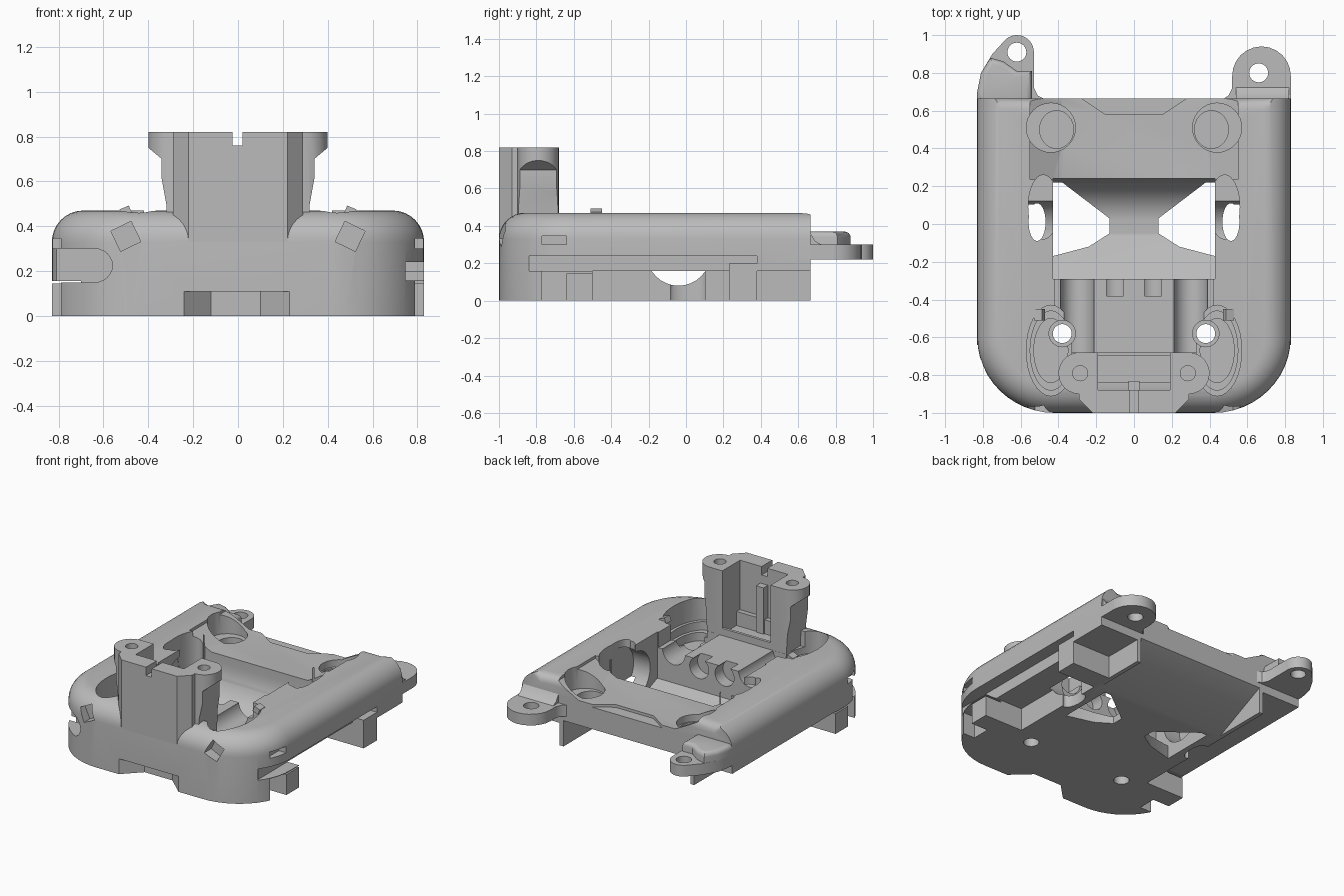
import bpy, bmesh, math
from mathutils import Matrix

old = bpy.data.objects.get("Cube")
if old:
    bpy.data.objects.remove(old, do_unlink=True)

grey = bpy.data.materials.new("plain_grey")
grey.use_nodes = True
COL = (0.5, 0.5, 0.5, 1)
grey.diffuse_color = COL
grey.node_tree.nodes["Principled BSDF"].inputs["Base Color"].default_value = COL


def finish(name, bm):
    bmesh.ops.recalc_face_normals(bm, faces=bm.faces)
    me = bpy.data.meshes.new(name)
    bm.to_mesh(me)
    bm.free()
    me.materials.append(grey)
    ob = bpy.data.objects.new(name, me)
    bpy.context.collection.objects.link(ob)
    return ob


def prism_bm(pts, a, b, axis="z"):
    """Extrude a 2D outline: xy along z, xz along y, or yz along x."""
    place = {"z": lambda p: (p[0], p[1], a), "y": lambda p: (p[0], a, p[1]),
             "x": lambda p: (a, p[0], p[1])}[axis]
    move = {"z": (0, 0, b - a), "y": (0, b - a, 0), "x": (b - a, 0, 0)}[axis]
    bm = bmesh.new()
    f = bm.faces.new([bm.verts.new(place(p)) for p in pts])
    r = bmesh.ops.extrude_face_region(bm, geom=[f])
    bmesh.ops.translate(bm, vec=move, verts=[v for v in r["geom"] if isinstance(v, bmesh.types.BMVert)])
    return bm


def prism(name, pts, a, b, axis="z"):
    return finish(name, prism_bm(pts, a, b, axis))


def box(name, x0, x1, y0, y1, z0, z1):
    return prism(name, [(x0, y0), (x1, y0), (x1, y1), (x0, y1)], z0, z1)


def arc(cx, cy, rx, ry, a0, a1, n=12):
    return [(cx + rx * math.cos(math.radians(a0 + (a1 - a0) * i / n)),
             cy + ry * math.sin(math.radians(a0 + (a1 - a0) * i / n))) for i in range(n + 1)]


def oval(cx, cy, rx, ry, n=32):
    return arc(cx, cy, rx, ry, 0, 360, n)[:-1]


def cut(ob, tool):
    m = ob.modifiers.new("cut", "BOOLEAN")
    m.operation, m.solver, m.object = "DIFFERENCE", "EXACT", tool
    bpy.context.view_layer.objects.active = ob
    bpy.ops.object.modifier_apply(modifier=m.name)
    bpy.data.objects.remove(tool, do_unlink=True)


def cut_box(ob, *d):
    cut(ob, box("cutter", *d))


def cut_prism(ob, *d):
    cut(ob, prism("cutter", *d))


def turned(name, loc, size, angle):
    bm = bmesh.new()
    bmesh.ops.create_cube(bm, size=1)
    m = Matrix.Translation(loc) @ Matrix.Rotation(angle, 4, "Y") @ Matrix.Diagonal((*size, 1))
    bmesh.ops.transform(bm, matrix=m, verts=bm.verts)
    return finish(name, bm)


def flip(pts, s):
    return [(s * x, y) for x, y in pts]


# Main shell with rounded front corners and a rounded top rim
plan = arc(-0.42, -0.6, 0.41, 0.4, 180, 270) + arc(0.42, -0.6, 0.41, 0.4, 270, 360)
plan += [(0.83, 0.665), (-0.83, 0.665)]
bm = prism_bm(plan, 0, 0.47)


def top_edges(rear):
    return [e for e in bm.edges if all(v.co.z > 0.46 for v in e.verts)
            and all(v.co.y > 0.66 for v in e.verts) == rear]


bmesh.ops.bevel(bm, geom=top_edges(False), offset=0.14, segments=8, profile=0.5, affect="EDGES")
bmesh.ops.bevel(bm, geom=top_edges(True), offset=0.06, segments=4, profile=0.5, affect="EDGES")
body = finish("base_shell", bm)

# Front deck, sunken centre bay with a curved rear wall, lowered rear bridge
DECK = 0.36
cut_box(body, -0.42, 0.42, -0.84, -0.289, DECK, 0.6)
bay = [(-0.291, 0.6), (-0.291, 0.14), (-0.06, 0.05)] + arc(0.02, 0.3, 0.22, 0.25, -90, 0, 10) + [(0.24, 0.6)]
cut_prism(body, bay, -0.43, 0.43, "x")
cut_prism(body, [(-0.38, 0.36), (0.38, 0.36), (0.55, 0.45), (0.55, 0.6), (-0.55, 0.6), (-0.55, 0.45)],
          0.235, 0.75, "y")
cut_prism(body, [(-0.3, 0.68), (-0.15, 0.58), (0.15, 0.58), (0.3, 0.68)], 0.34, 0.6)

# Underside: sloped rear, front notch
cut_prism(body, [(0.25, -0.01), (0.7, -0.01), (0.7, 0.2)], -0.5, 0.5, "x")
cut_prism(body, [(-0.24, -1.1), (0.23, -1.1), (0.23, -1), (0.1, -0.88), (-0.12, -0.88), (-0.24, -1)], -0.01, 0.11)

# Cross bore through the inner walls
cut_prism(body, oval(-0.04, 0.25, 0.17, 0.17), -0.56, 0.56, "x")

for s in (-1, 1):
    def side(x0, x1, *d):
        cut_box(body, min(s * x0, s * x1), max(s * x0, s * x1), *d)

    # Bays below the side rails
    side(0.53, 0.9, -0.5, 0.7, -0.01, 0.16)
    side(0.7, 0.9, -0.77, -0.49, -0.01, 0.155)
    # Side slots
    side(0.77, 0.9, -0.77, -0.64, 0.3, 0.345)
    # Floor openings, side wells and their drain holes
    cut_prism(body, flip([(0.43, 0.22), (0.38, 0.22), (0.13, 0.03), (0.13, -0.05), (0.24, -0.12), (0.43, -0.17)], s), -0.1, 0.4)
    cut_prism(body, oval(s * 0.48, 0.09, 0.08, 0.17), 0.2, 0.6)
    cut_prism(body, oval(s * 0.513, 0.01, 0.045, 0.1), -0.1, 0.6)
    # Front sockets: stepped ovals
    for rx, ry, z in ((0.13, 0.24, 0.31), (0.11, 0.21, 0.25), (0.09, 0.17, 0.19)):
        cut_prism(body, oval(s * 0.44, -0.67, rx, ry), z, 0.6)
    # Screw holes
    cut_prism(body, oval(s * 0.38, -0.58, 0.07, 0.07), 0.18, 0.6)
    cut_prism(body, oval(s * 0.38, -0.58, 0.05, 0.05), -0.1, 0.6)
    # Half round cradles and open bores in the deck edge
    cut_prism(body, oval(s * 0.3, DECK + 0.01, 0.09, 0.1), -0.68, -0.28, "y")
    cut_prism(body, oval(s * 0.1, 0.3, 0.075, 0.075), -0.38, -0.28, "y")
    # Rear sockets: stepped ovals
    for x, y, rx, ry, z in ((0.44, 0.51, 0.13, 0.13, 0.31), (0.41, 0.5, 0.09, 0.1, 0.26)):
        cut_prism(body, oval(s * x, y, rx, ry), z, 0.6)
    # Turned square pockets in the front corners
    cut(body, turned("cutter", (s * 0.5, -0.98, 0.355), (0.1, 0.12, 0.1), s * 0.45))

# Long recess along the left rail
cut_box(body, 0.74, 0.9, -0.84, 0.38, 0.159, 0.24)

# Cable port at the front right corner
cut_prism(body, [(-0.9, 0.15), (-0.64, 0.15)] + arc(-0.64, 0.225, 0.08, 0.075, -90, 90) + [(-0.9, 0.3)],
          -1.1, -0.72, "y")

# Hooks, small top nubs
for s, label in ((1, "left"), (-1, "right")):
    prism(label + "_hook", flip([(0.5, -0.64), (0.83, -0.64), (0.83, -0.5), (0.5, -0.5)], s), 0.0, 0.145)
    turned(label + "_nub", (s * 0.5, -0.48, 0.465), (0.045, 0.06, 0.04), s * 0.4)

# Left rail foot
box("left_rear_foot", 0.53, 0.83, 0.23, 0.38, 0, 0.2)

# Tower: stem, flared head, rear pocket
half_head = [(0.22, -1), (0.29, -0.93)] + arc(0.29, -0.79, 0.11, 0.11, -90, 80) + [(0.22, -0.68)]
head_plan = half_head + flip(half_head, -1)[::-1]
tower = prism("tower", head_plan, 0.25, 0.82)
wing = [(0.3, 0.1), (0.32, 0.5), (0.34, 0.61), (0.34, 0.7), (0.4, 0.75), (0.5, 0.75), (0.5, 0.1)]
for s in (-1, 1):
    cut_prism(tower, flip(wing, s), -1.1, -0.5, "y")
    cut_prism(tower, oval(s * 0.285, -0.79, 0.04, 0.04), 0.55, 0.9)
cut_box(tower, -0.19, 0.19, -0.88, -0.7, 0.37, 0.9)
cut_box(tower, -0.19, 0.19, -0.72, -0.6, 0.41, 0.9)
cut_box(tower, -0.025, 0.02, -1.1, -0.8, 0.76, 0.9)
box("tower_post", -0.03, 0.03, -0.89, -0.83, 0.36, 0.7)

# Rear mounting ears
ear = prism("left_ear", [(0.83, 0.6), (0.83, 0.79)] + arc(0.675, 0.785, 0.155, 0.155, 0, 180)
            + [(0.52, 0.72), (0.5, 0.68), (0.47, 0.66), (0.47, 0.6)], 0.22, 0.3)
cut_prism(ear, oval(0.66, 0.8, 0.05, 0.05), 0, 0.5)
ear2 = prism("right_ear", [(-0.47, 0.6), (-0.47, 0.66), (-0.51, 0.68), (-0.53, 0.72)]
             + arc(-0.62, 0.91, 0.09, 0.09, 0, 130)
             + [(-0.75, 0.9), (-0.81, 0.8), (-0.83, 0.7), (-0.83, 0.6)], 0.22, 0.3)
cut_prism(ear2, oval(-0.62, 0.91, 0.05, 0.05), 0, 0.5)

# Raised shoulders blending the ears into the rails
bm = prism_bm([(-0.54, 0.64), (-0.54, 0.81), (-0.62, 0.81), (-0.69, 0.86), (-0.76, 0.88),
               (-0.81, 0.8), (-0.83, 0.7), (-0.83, 0.64)], 0.25, 0.37)
bmesh.ops.bevel(bm, geom=[e for e in bm.edges if all(v.co.z > 0.36 for v in e.verts)],
                offset=0.03, segments=4, profile=0.5, affect="EDGES")
finish("right_ear_shoulder", bm)
prism("left_ear_fillet", [(0.65, 0.29), (0.74, 0.29), (0.69, 0.32), (0.66, 0.37), (0.65, 0.37)], 0.54, 0.82, "x")

# Smooth the curved surfaces, keeping hard edges
bpy.ops.object.select_all(action="DESELECT")
for ob in bpy.context.collection.objects:
    if ob.type == "MESH" and grey.name in ob.data.materials:
        ob.select_set(True)
        bpy.context.view_layer.objects.active = ob
bpy.ops.object.shade_smooth_by_angle(angle=math.radians(30))
